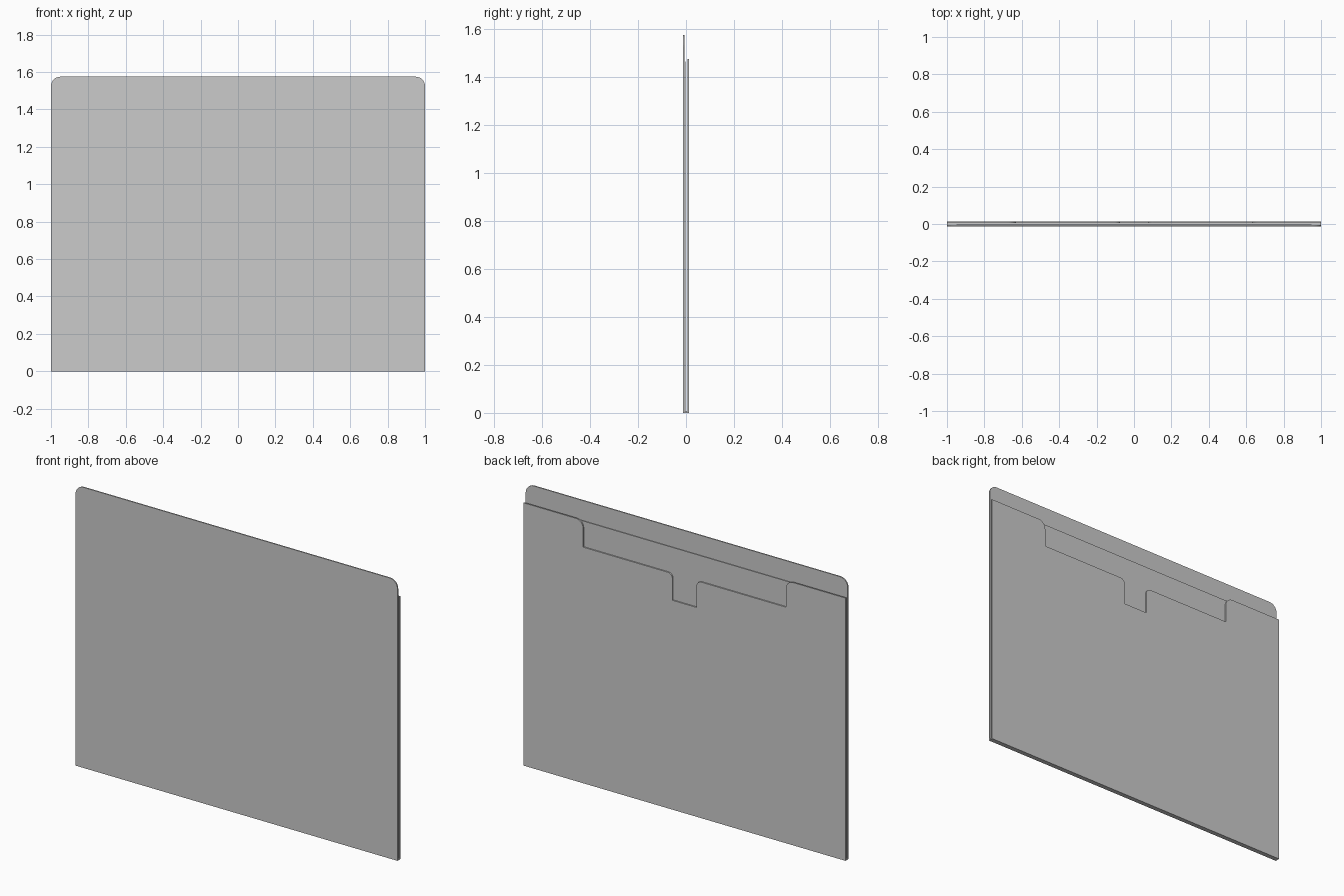
import bpy, bmesh, math

if "Cube" in bpy.data.objects:
    bpy.data.objects.remove(bpy.data.objects["Cube"])

HALF_W = 1.0
SHEET = 0.007      # thickness of the card
HALF_D = 0.0135    # half of the folded depth


def rounded(points, steps=8):
    """Points are (x, z, radius); returns the outline with rounded corners (90 degrees)."""
    out = []
    n = len(points)
    for i, (x, z, r) in enumerate(points):
        if r == 0:
            out.append((x, z))
            continue
        px, pz, _ = points[i - 1]
        nx, nz, _ = points[(i + 1) % n]
        lp, ln = math.hypot(px - x, pz - z), math.hypot(nx - x, nz - z)
        a = ((px - x) / lp * r, (pz - z) / lp * r)
        b = ((nx - x) / ln * r, (nz - z) / ln * r)
        for k in range(steps + 1):
            t = k / steps * math.pi / 2
            u, v = 1 - math.sin(t), 1 - math.cos(t)
            out.append((x + a[0] * u + b[0] * v, z + a[1] * u + b[1] * v))
    return out


def sheet(name, outline, y0, y1):
    """Extrude an x-z outline from y0 to y1."""
    bm = bmesh.new()
    face = bm.faces.new([bm.verts.new((x, y0, z)) for x, z in outline])
    res = bmesh.ops.extrude_face_region(bm, geom=[face])
    verts = [g for g in res["geom"] if isinstance(g, bmesh.types.BMVert)]
    bmesh.ops.translate(bm, verts=verts, vec=(0, y1 - y0, 0))
    bmesh.ops.recalc_face_normals(bm, faces=bm.faces)
    mesh = bpy.data.meshes.new(name)
    bm.to_mesh(mesh)
    bm.free()
    obj = bpy.data.objects.new(name, mesh)
    bpy.context.collection.objects.link(obj)
    return obj


def mirrored(half):
    """Complete a right-hand outline half with its mirror image."""
    return half + [(-x, z, r) for x, z, r in reversed(half)]


# Tall front panel with rounded top corners
front = mirrored([(HALF_W, 0, 0), (HALF_W, 1.575, 0.05)])
sheet("front_panel", rounded(front), -HALF_D, -HALF_D + SHEET)

# Back panel with stepped finger notch
back = mirrored([(HALF_W, 0, 0), (HALF_W, 1.475, 0), (0.63, 1.475, 0.045),
                 (0.63, 1.325, 0), (0.075, 1.325, 0.03), (0.075, 1.175, 0)])
sheet("back_panel", rounded(back), HALF_D - SHEET, HALF_D)

# Folded bottom joining the two panels
fold = mirrored([(HALF_W, 0, 0), (HALF_W, SHEET, 0)])
sheet("bottom_fold", rounded(fold), -HALF_D + SHEET, HALF_D - SHEET)

# Paper held inside the folder
paper = mirrored([(0.95, SHEET, 0), (0.95, 1.465, 0)])
sheet("inner_paper", rounded(paper), -0.003, 0.001)
